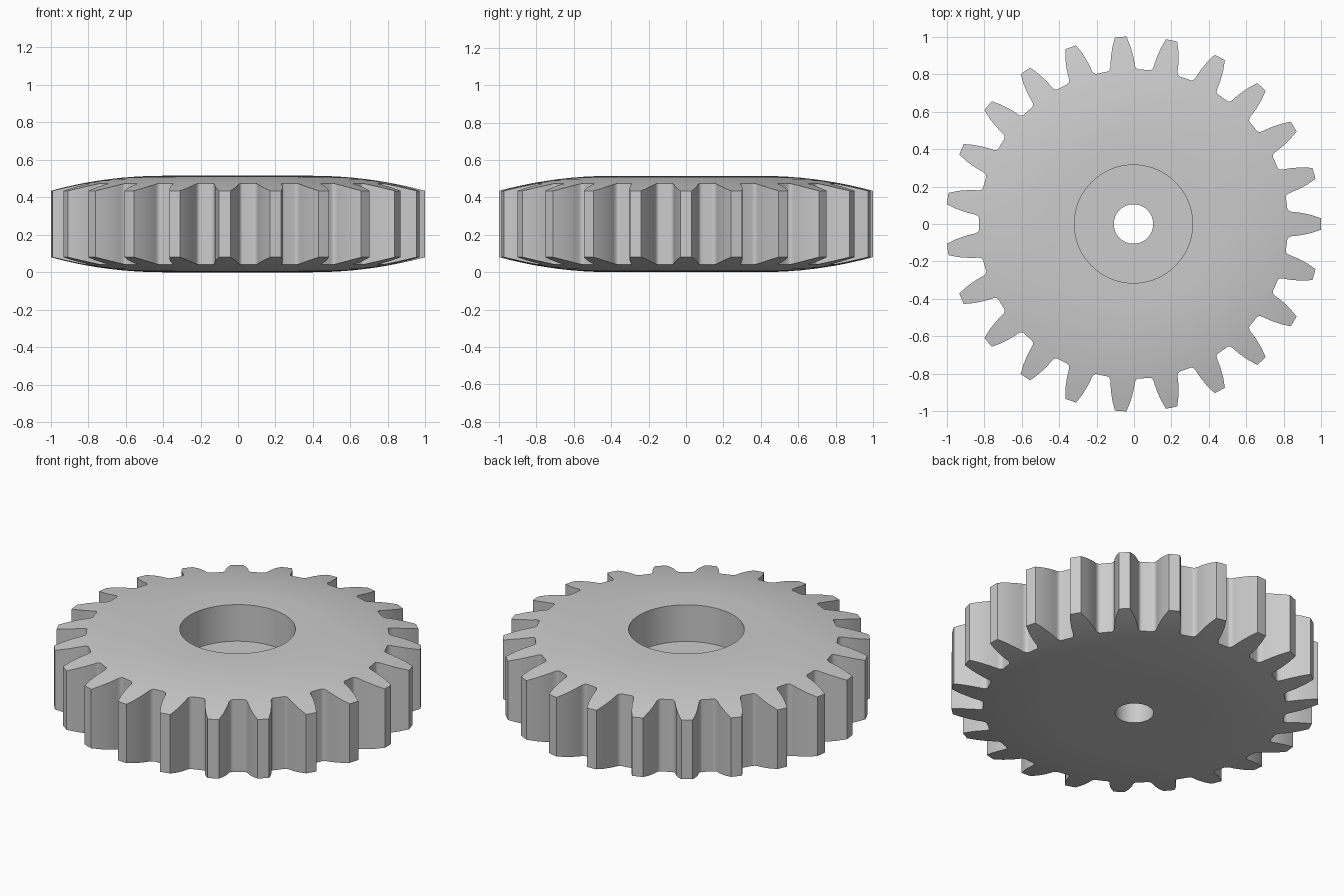
import bpy
import bmesh
import math

if "Cube" in bpy.data.objects:
    bpy.data.objects.remove(bpy.data.objects["Cube"])

TEETH = 23
HEIGHT = 0.515
TIP_R, ROOT_R = 1.0007, 0.825
BORE_R, HOLE_R, BORE_FLOOR = 0.315, 0.105, 0.295
PITCH = 360 / TEETH


def crown(r):
    """Drop of the gently domed faces at radius r."""
    return 0.08 * max(0.0, (r - 0.4) / 0.6) ** 2


def half_tooth():
    """(radius, degrees from tooth centre) from tip corner to root."""
    pts = [(TIP_R, 1.75), (0.95, 2.9), (0.90, 3.75)]
    a, b, c = (0.862, 4.25), (ROOT_R, 4.45), (ROOT_R, 5.9)
    for i in range(8):  # rounded root fillet
        t = i / 7
        pts.append(tuple((1 - t) ** 2 * a[k] + 2 * t * (1 - t) * b[k] + t * t * c[k]
                         for k in range(2)))
    return pts


# Full gear outline as (radius, angle)
half = half_tooth()
tooth = ([(r, -d) for r, d in reversed(half)] + [(TIP_R, 0)] + half
         + [(ROOT_R, PITCH / 2)])
outline = [(r, math.radians(d + PITCH * i)) for i in range(TEETH) for r, d in tooth]

bm = bmesh.new()


def ring(radius_of, z_of):
    verts = []
    for r, a in outline:
        q = radius_of(r)
        verts.append(bm.verts.new((q * math.cos(a) - 0.0028, q * math.sin(a), z_of(q))))
    return verts


# Radius rules from the hub outward, ending on the toothed outline
body = [0.4, 0.47, 0.54, 0.61, 0.68, 0.74, 0.79]
radii = [lambda r, q=q: q for q in body]
radii += [lambda r, t=t: 0.79 + (r - 0.79) * t for t in (0.33, 0.67, 1.0)]

rings = [ring(lambda r: BORE_R, lambda q: HEIGHT)]                     # bore rim
rings += [ring(f, lambda q: HEIGHT - crown(q)) for f in radii]         # upper face
rings += [ring(f, crown) for f in reversed(radii)]                     # lower face
rings.append(ring(lambda r: HOLE_R, lambda q: 0.0))                    # shaft hole
rings.append(ring(lambda r: HOLE_R, lambda q: BORE_FLOOR))
rings.append(ring(lambda r: BORE_R, lambda q: BORE_FLOOR))             # bore floor

# Skin the closed section
n = len(outline)
for lower, upper in zip(rings, rings[1:] + rings[:1]):
    for i in range(n):
        j = (i + 1) % n
        bm.faces.new((lower[i], upper[i], upper[j], lower[j]))
bmesh.ops.recalc_face_normals(bm, faces=bm.faces)

mesh = bpy.data.meshes.new("gear")
bm.to_mesh(mesh)
bm.free()
gear = bpy.data.objects.new("gear", mesh)
bpy.context.collection.objects.link(gear)

steel = bpy.data.materials.new("grey steel")
steel.diffuse_color = (0.6, 0.6, 0.6, 1)
steel.use_nodes = True
steel.node_tree.nodes["Principled BSDF"].inputs["Base Color"].default_value = steel.diffuse_color
mesh.materials.append(steel)

bpy.context.view_layer.objects.active = gear
gear.select_set(True)
bpy.ops.object.shade_smooth_by_angle(angle=math.radians(30))
